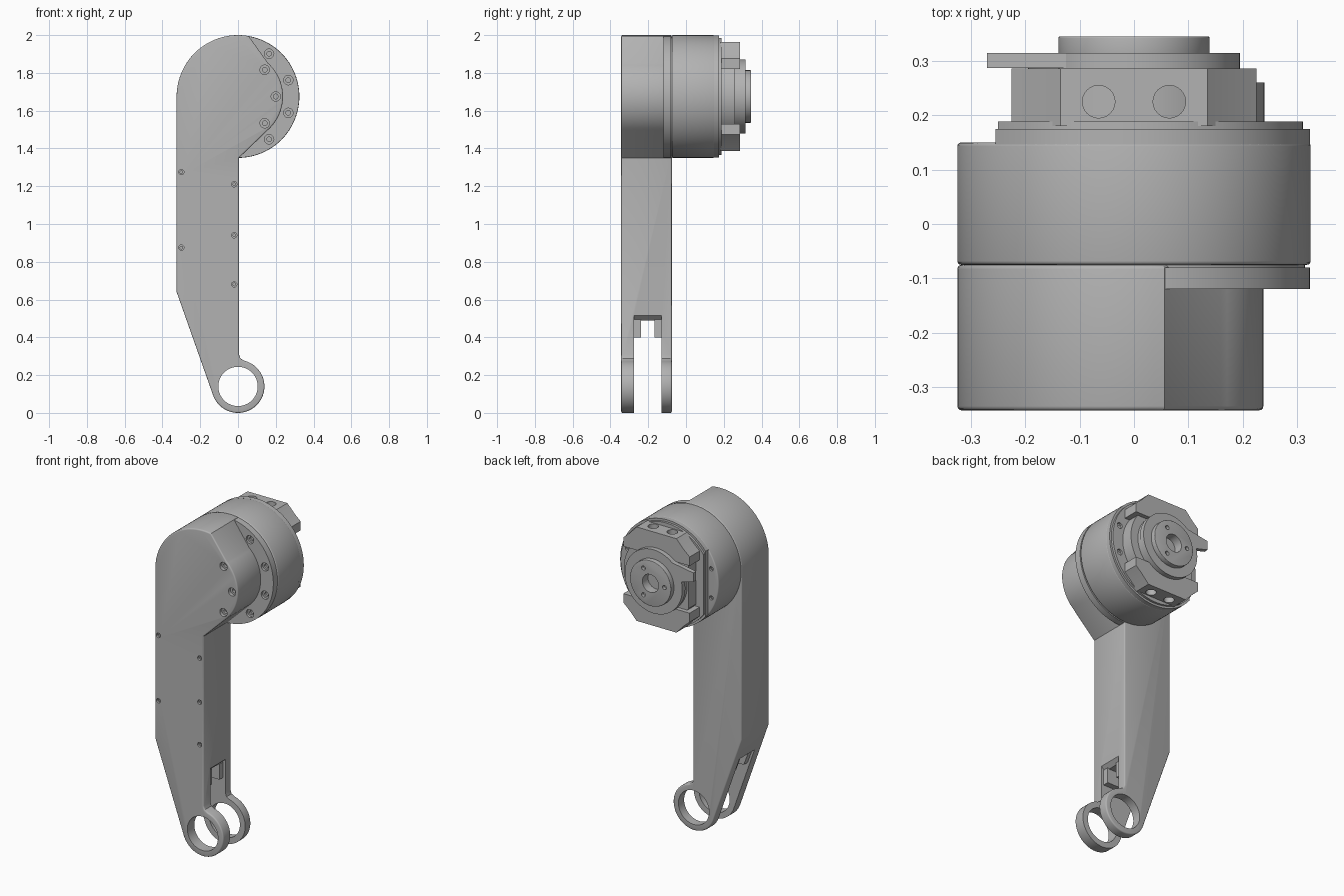
import bpy, bmesh, math
from mathutils import Vector

if "Cube" in bpy.data.objects:
    bpy.data.objects.remove(bpy.data.objects["Cube"], do_unlink=True)

grey = bpy.data.materials.new("machined_grey")
grey.use_nodes = True
grey.diffuse_color = (0.45, 0.45, 0.45, 1)
grey.node_tree.nodes["Principled BSDF"].inputs["Base Color"].default_value = grey.diffuse_color

HEAD_Z = 1.675   # height of the joint axis
RING_Z = 0.14    # height of the fork rings


def arc(cx, cz, r, start, end, steps):
    """Points (x, z) along an arc, in degrees."""
    angles = [math.radians(start + (end - start) * i / steps) for i in range(steps + 1)]
    return [(cx + r * math.cos(a), cz + r * math.sin(a)) for a in angles]


def circle(r, z=HEAD_Z, x=0, steps=64):
    return arc(x, z, r, 0, 360, steps)[:-1]


def prism(name, outline, y0, y1, bevel=0):
    """Extrude an (x, z) outline along y."""
    bm = bmesh.new()
    face = bm.faces.new([bm.verts.new((x, y0, z)) for x, z in outline])
    out = bmesh.ops.extrude_face_region(bm, geom=[face])
    moved = [g for g in out["geom"] if isinstance(g, bmesh.types.BMVert)]
    bmesh.ops.translate(bm, vec=(0, y1 - y0, 0), verts=moved)
    bmesh.ops.recalc_face_normals(bm, faces=bm.faces)
    if bevel:
        rims = [e for e in bm.edges if abs(e.verts[0].co.y - e.verts[1].co.y) < 1e-5]
        bmesh.ops.bevel(bm, geom=rims, offset=bevel, segments=3, profile=0.5, affect='EDGES')
    mesh = bpy.data.meshes.new(name)
    bm.to_mesh(mesh)
    bm.free()
    mesh.materials.append(grey)
    obj = bpy.data.objects.new(name, mesh)
    bpy.context.collection.objects.link(obj)
    return obj


def box(name, x0, x1, y0, y1, z0, z1):
    return prism(name, [(x0, z0), (x1, z0), (x1, z1), (x0, z1)], y0, y1)


def cut(obj, cutters):
    """Subtract the cutters for good, then delete them."""
    for c in cutters:
        mod = obj.modifiers.new("cut", 'BOOLEAN')
        mod.operation, mod.solver, mod.object = 'DIFFERENCE', 'EXACT', c
        c.hide_render = True
    deps = bpy.context.evaluated_depsgraph_get()
    new = bpy.data.meshes.new_from_object(obj.evaluated_get(deps))
    obj.modifiers.clear()
    obj.data = new
    for c in cutters:
        bpy.data.objects.remove(c, do_unlink=True)


def bore(x, z, y, depth, r):
    """Stepped screw hole entering at y; the sign of depth is its direction."""
    start = y - math.copysign(0.02, depth)
    return [prism("hole_cutter", circle(r, z, x, 20), start, y + depth),
            prism("hole_cutter", circle(r * 0.5, z, x, 16), start, y + depth * 1.8)]


def polar(r, deg):
    a = math.radians(deg)
    return r * math.cos(a), HEAD_Z + r * math.sin(a)


# Arm: rounded head, straight shank and tapered fork in one outline
outline = arc(0, HEAD_Z, 0.325, 180, 80, 28)
outline += arc(0, HEAD_Z, 0.238, 48, -48, 24)
outline += [(0.005, 1.35), (0.005, 0.31), (0.013, 0.288)]
outline += arc(0, RING_Z, 0.14, 76, -160, 44)
outline += [(-0.325, 0.64)]
arm = prism("arm", outline, -0.343, -0.075, 0.008)

# Fork gap with a sloped roof, ring bore and screw holes
gap = box("gap_cutter", -0.5, 0.5, -0.275, -0.13, -0.1, 0.49)
recess = prism("recess_cutter", [(-0.03, 0.48), (0.05, 0.48), (0.05, 0.56)], -0.275, -0.13)
cutters = [gap, recess, prism("ring_cutter", circle(0.104, RING_Z), -0.5, 0.1)]
for x, z in [(-0.3, 1.275), (-0.3, 0.875), (-0.02, 1.21), (-0.02, 0.94), (-0.02, 0.68)]:
    cutters += bore(x, z, -0.343, 0.012, 0.014)
for deg in (-45, 0, 45):
    cutters += bore(*polar(0.2, deg), -0.343, 0.02, 0.025)
cut(arm, cutters)

# Short ribs inside the fork
for name, y in (("front_rib", -0.276), ("rear_rib", -0.166)):
    prism(name, [(-0.225, 0.4), (-0.01, 0.4), (-0.01, 0.495), (-0.26, 0.495)], y, y + 0.037)

# Flange behind the arm head
flange = prism("flange", circle(0.324), -0.12, -0.08)
holes = []
for deg in (-54, -18, 18, 54):
    holes += bore(*polar(0.28, deg), -0.12, 0.015, 0.025)
cut(flange, holes)
prism("flange_groove", circle(0.315), -0.09, -0.065)

# Motor drum and the stepped rear plates, cut flat on one side
drum = prism("motor_drum", circle(0.325, steps=96), -0.075, 0.15, 0.007)
holes = []
for deg in (162, 198):
    holes += bore(*polar(0.29, deg), 0.15, -0.012, 0.013)
cut(drum, holes)


def flat_disc(name, r, flat, y0, y1):
    a = math.degrees(math.acos(flat / r))
    return prism(name, arc(0, HEAD_Z, r, -180 + a, 180 - a, 72), y0, y1)


flat_disc("rear_plate", 0.324, 0.255, 0.14, 0.175)
step_plate = flat_disc("rear_step", 0.311, 0.25, 0.17, 0.189)
holes = []
for deg in (-54, -18, 18, 54):
    holes += bore(*polar(0.275, deg), 0.189, -0.012, 0.018)
cut(step_plate, holes)

# Output hub: core, upper and lower clamp lugs
flat_disc("hub_core", 0.24, 0.2, 0.18, 0.26)
prism("hub_neck", circle(0.19), 0.25, 0.29)
for name, s in (("upper_lug", 1), ("lower_lug", -1)):
    half = [(0.225, 0.145), (0.225, 0.2), (0.185, 0.235), (0.135, 0.288)]
    pts = half + [(-x, z) for x, z in reversed(half)]
    lug = prism(name, [(x, HEAD_Z + s * z) for x, z in pts], 0.18, 0.286)
    holes = []
    for x in (-0.065, 0.065):
        c = prism("lug_cutter", circle(0.03, 0, 0, 24), -0.03, 0.1)
        c.rotation_euler = (math.pi / 2 * -s, 0, 0)
        c.location = Vector((x, 0.225, HEAD_Z + s * 0.28))
        if s > 0:
            c.location.z -= 0.01
        holes.append(c)
    bpy.context.view_layer.update()
    cut(lug, holes)

# Cap disc with its stop ear, and the bored boss
cap = prism("cap_disc", circle(0.195), 0.285, 0.315)
prism("stop_ear", [(-0.12, HEAD_Z + 0.03), (-0.27, HEAD_Z + 0.07),
                   (-0.27, HEAD_Z + 0.125), (-0.12, HEAD_Z + 0.15)], 0.287, 0.315)
boss = prism("boss", circle(0.139), 0.30, 0.345, 0.003)
cut(cap, [prism("bore_cutter", circle(0.055, steps=32), 0.28, 0.4)])
holes = [prism("bore_cutter", circle(0.055, steps=32), 0.2, 0.4)]
for deg in (60, 180, 300):
    x, z = polar(0.095, deg)
    holes.append(prism("hole_cutter", circle(0.013, z, x, 16), 0.325, 0.4))
cut(boss, holes)

# Smooth the round surfaces and keep the edges crisp
bpy.ops.object.select_all(action='DESELECT')
for obj in bpy.context.collection.objects:
    if obj.type == 'MESH' and obj.data.materials and obj.data.materials[0] == grey:
        obj.select_set(True)
        bpy.context.view_layer.objects.active = obj
bpy.ops.object.shade_smooth_by_angle(angle=math.radians(32))
